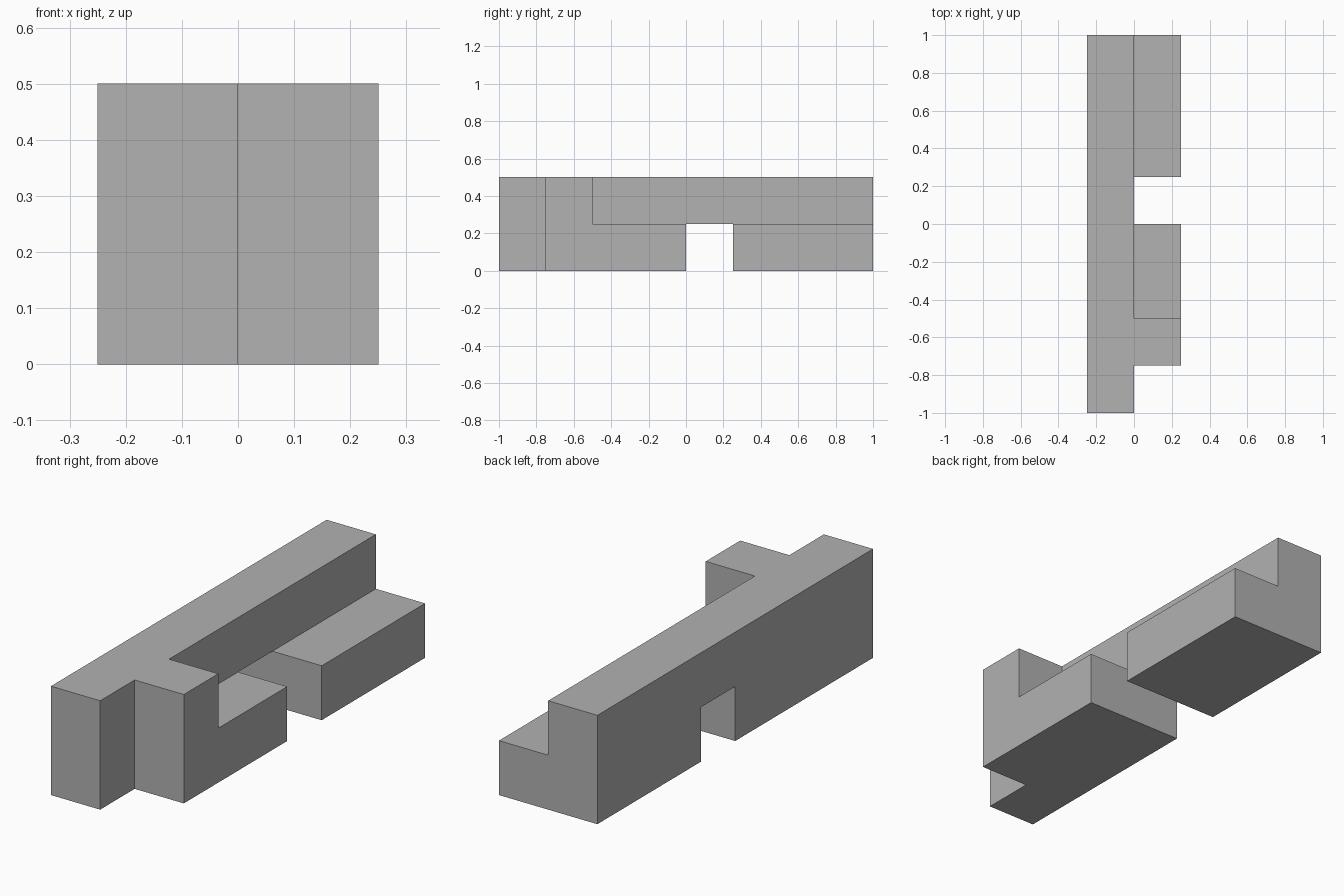
import bpy
import bmesh
from mathutils import Vector

default = bpy.data.objects.get("Cube")
if default:
    bpy.data.objects.remove(default, do_unlink=True)

UNIT = 0.25  # every edge of the piece falls on this pitch
ORIGIN = Vector((-0.25, -1.0, 0.0))

grey = bpy.data.materials.new("plain_grey")
grey.use_nodes = True
COLOUR = (0.445, 0.445, 0.445, 1.0)
grey.diffuse_color = COLOUR
grey.node_tree.nodes["Principled BSDF"].inputs["Base Color"].default_value = COLOUR


def block(start, end):
    """Set of grid cells filling a box."""
    return {(x, y, z)
            for x in range(start[0], end[0])
            for y in range(start[1], end[1])
            for z in range(start[2], end[2])}


# Long bar with a through notch underneath
cells = block((0, 0, 0), (1, 8, 2)) - block((0, 4, 0), (1, 5, 1))
# Side pieces: front low step, its raised end, rear low step
cells |= block((1, 1, 0), (2, 4, 1))
cells |= block((1, 1, 1), (2, 2, 2))
cells |= block((1, 5, 0), (2, 8, 1))

# Skin the joined blocks with outer faces only
bm = bmesh.new()
for cell in cells:
    centre = Vector(cell) + Vector((0.5, 0.5, 0.5))
    for axis in range(3):
        for sign in (-1, 1):
            normal = Vector((0, 0, 0))
            normal[axis] = sign
            if tuple(int(c) for c in Vector(cell) + normal) in cells:
                continue
            u = Vector((0, 0, 0))
            u[(axis + 1) % 3] = 0.5
            v = normal.cross(u)
            mid = centre + normal / 2
            corners = (mid - u - v, mid + u - v, mid + u + v, mid - u + v)
            bm.faces.new([bm.verts.new(ORIGIN + c * UNIT) for c in corners])

# Weld and merge coplanar faces into clean flat sides
bmesh.ops.remove_doubles(bm, verts=bm.verts, dist=0.001)
bmesh.ops.dissolve_limit(bm, angle_limit=0.01, verts=bm.verts, edges=bm.edges)
bmesh.ops.recalc_face_normals(bm, faces=bm.faces)

mesh = bpy.data.meshes.new("notched_bar")
bm.to_mesh(mesh)
bm.free()
mesh.materials.append(grey)
bpy.context.collection.objects.link(bpy.data.objects.new("notched_bar", mesh))
